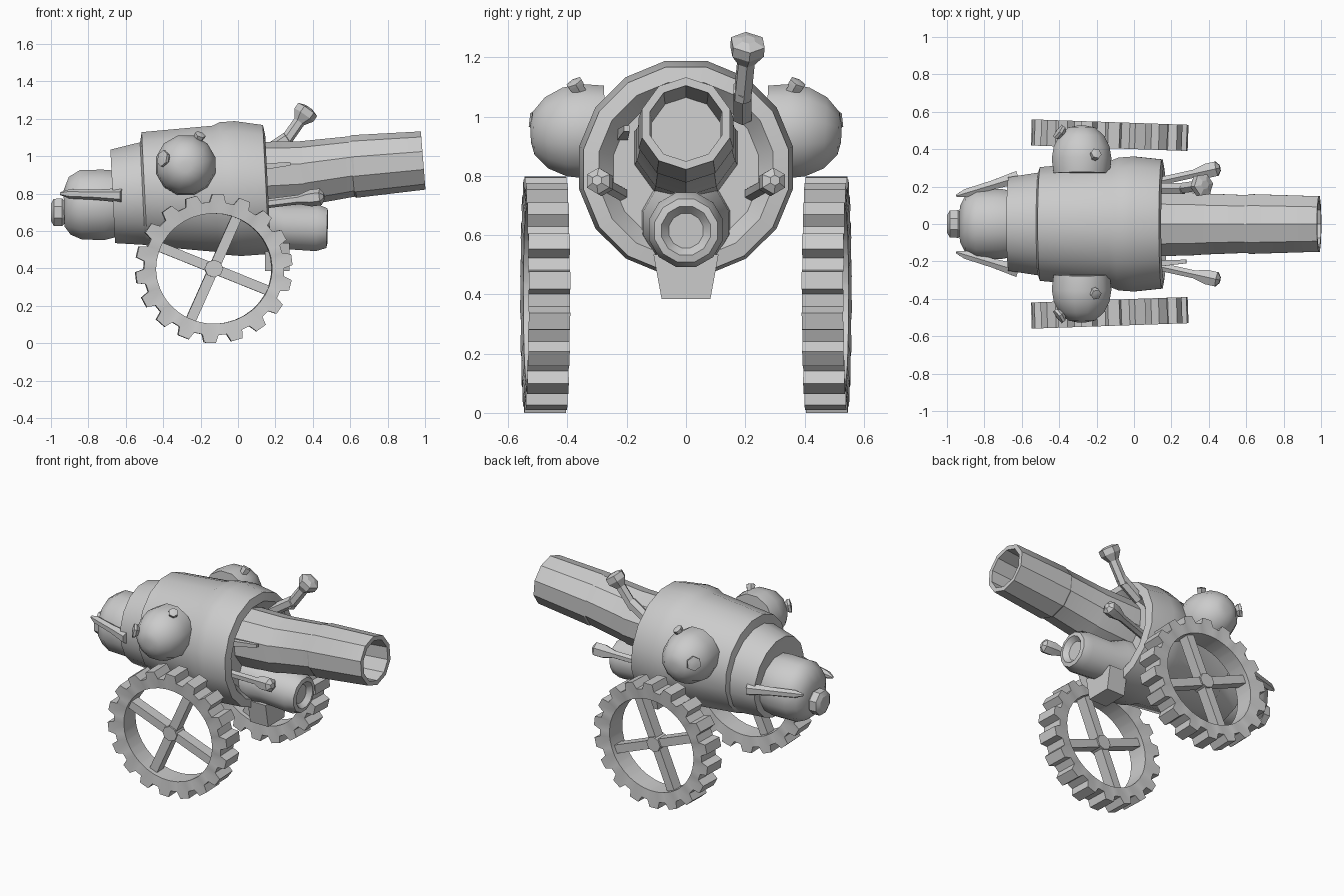
import bpy, bmesh, math
from mathutils import Vector, Matrix

if "Cube" in bpy.data.objects:
    bpy.data.objects.remove(bpy.data.objects["Cube"])


def finish(bm, name, angle=30):
    bmesh.ops.recalc_face_normals(bm, faces=bm.faces)
    me = bpy.data.meshes.new(name)
    bm.to_mesh(me)
    bm.free()
    ob = bpy.data.objects.new(name, me)
    bpy.context.collection.objects.link(ob)
    bpy.ops.object.select_all(action='DESELECT')
    ob.select_set(True)
    bpy.context.view_layer.objects.active = ob
    bpy.ops.object.shade_smooth_by_angle(angle=math.radians(angle))
    return ob


def loft(name, sections, axis, n=14, angle=30):
    """Skin round rings (centre, radius), all perpendicular to axis."""
    a = Vector(axis).normalized()
    u = a.cross(Vector((0, 0, 1)))
    u = u.normalized() if u.length > 0.01 else Vector((1, 0, 0))
    v = a.cross(u)
    bm = bmesh.new()
    rings = []
    for c, r in sections:
        rings.append([bm.verts.new(Vector(c) + r * (math.cos(t) * u + math.sin(t) * v))
                      for t in (2 * math.pi * (i + 0.5) / n for i in range(n))])
    for p, q in zip(rings, rings[1:]):
        for i in range(n):
            j = (i + 1) % n
            bm.faces.new((p[i], p[j], q[j], q[i]))
    bm.faces.new(rings[0])
    bm.faces.new(rings[-1])
    return finish(bm, name, angle)


def turned(name, profile, tilt, n=14, angle=30):
    """Lengthwise part from (x, z centre, radius) points, tilted muzzle-up."""
    return loft(name, [((x, 0, z), r) for x, z, r in profile], (1, 0, tilt), n, angle)


# main gun: barrel in two steps with an open bore
turned("barrel", [(0.0, 0.89, 0.185), (0.34, 0.905, 0.175), (0.36, 0.91, 0.172),
                  (0.61, 0.945, 0.162), (0.62, 0.945, 0.168), (0.99, 0.977, 0.156),
                  (0.99, 0.977, 0.128), (0.62, 0.945, 0.12)], 0.08, 10)

# big drum body: rear step, main casing, front band with recessed face
turned("body", [(-0.66, 0.785, 0.20), (-0.67, 0.785, 0.255), (-0.51, 0.80, 0.28),
                (-0.50, 0.825, 0.31), (-0.12, 0.825, 0.345), (-0.08, 0.827, 0.362),
                (0.0, 0.827, 0.368), (0.15, 0.822, 0.352), (0.16, 0.822, 0.30),
                (0.10, 0.82, 0.25)], 0.05, 16)

# small lower gun with rounded, dished nose
turned("lower_gun", [(0.0, 0.65, 0.16), (0.16, 0.64, 0.15), (0.24, 0.625, 0.125),
                     (0.42, 0.618, 0.13), (0.475, 0.615, 0.11), (0.48, 0.615, 0.085),
                     (0.45, 0.615, 0.06)], -0.03, 12, 40)

# rear cap and knob
turned("rear_cap", [(-0.60, 0.75, 0.17), (-0.66, 0.745, 0.185), (-0.72, 0.74, 0.195),
                    (-0.84, 0.74, 0.192), (-0.90, 0.735, 0.16), (-0.93, 0.72, 0.10)],
       0.03, 12, 40)
turned("rear_knob", [(-0.91, 0.70, 0.05), (-0.94, 0.70, 0.08), (-0.985, 0.70, 0.078),
                     (-1.0, 0.70, 0.05)], 0.0, 8)

# keel block under the lower gun
bm = bmesh.new()
bmesh.ops.create_cube(bm, size=1, matrix=Matrix.Translation((0.21, 0, 0.46))
                      @ Matrix.Diagonal((0.13, 0.22, 0.15, 1)))
for vert in bm.verts:
    if vert.co.z < 0.45:
        vert.co.y *= 0.75
finish(bm, "keel_block")


def rod(name, p, q, r, bulb):
    """Thin stalk flaring into a faceted bulb tip."""
    p, q = Vector(p), Vector(q)
    loft(name, [(p, r), (p.lerp(q, 0.62), r), (p.lerp(q, 0.8), bulb),
                (p.lerp(q, 0.95), bulb), (q, bulb * 0.4)], q - p, 6, 20)


def gear_wheel(name, side):
    """Toothed rim with four spokes, in its own XZ plane, then placed."""
    teeth, w, inner = 18, 0.07, 0.31
    outline = []
    for k in range(teeth):
        for f, r in ((0.02, 0.375), (0.14, 0.42), (0.56, 0.42), (0.68, 0.375)):
            outline.append((2 * math.pi * (k + f) / teeth, r))
    bm = bmesh.new()
    loops = []
    for t, r in outline:
        c, s = math.cos(t), math.sin(t)
        loops.append([bm.verts.new((c * rr, y, s * rr))
                      for rr, y in ((r, -w), (r, w), (inner, w * 0.9), (inner, -w * 0.9))])
    for p, q in zip(loops, loops[1:] + loops[:1]):
        for i in range(4):
            j = (i + 1) % 4
            bm.faces.new((p[i], p[j], q[j], q[i]))
    # spokes widen slightly toward the rim
    for k in range(4):
        m = (Matrix.Rotation(-math.radians(67 + 90 * k), 4, 'Y')
             @ Matrix.Translation((0.165, 0, 0)) @ Matrix.Diagonal((0.33, 0.07, 0.055, 1)))
        bmesh.ops.create_cube(bm, size=1, matrix=m)
    # hub
    bmesh.ops.create_cone(bm, cap_ends=True, segments=8, radius1=0.05, radius2=0.05,
                          depth=0.09, matrix=Matrix.Rotation(math.pi / 2, 4, 'X'))
    place = Matrix.Translation((-0.13, side * 0.475, 0.42)) @ Matrix.Rotation(
        -side * math.radians(2), 4, 'Z')
    bmesh.ops.transform(bm, matrix=place @ Matrix.Diagonal((1, 1, 0.95, 1)), verts=bm.verts)
    ob = finish(bm, name)
    low = min(v.co.z for v in ob.data.vertices)
    for v in ob.data.vertices:
        v.co.z -= low


for s, tag in ((-1, "right"), (1, "left")):
    gear_wheel("wheel_" + tag, s)

    # rounded side pod, leaning outward, with collar and centre nub
    base, out = Vector((-0.28, s * 0.27, 0.955)), Vector((0, s, -0.05)).normalized()
    loft("side_pod_" + tag, [(base + out * d, r) for d, r in
                             ((0, 0.155), (0.08, 0.165), (0.14, 0.155), (0.20, 0.125),
                              (0.245, 0.075), (0.255, 0.03))], out, 12, 45)
    rod("pod_nub_" + tag, (-0.33, s * 0.44, 0.97), (-0.41, s * 0.50, 0.99), 0.025, 0.045)
    rod("pod_spike_" + tag, (-0.23, s * 0.34, 1.05), (-0.20, s * 0.38, 1.12), 0.025, 0.03)

    # stalk beside the lower gun
    rod("lower_stalk_" + tag, (0.10, s * 0.22, 0.74), (0.46, s * 0.30, 0.785), 0.025, 0.045)

    # strut holding the rear cap
    p, q = Vector((-0.62, s * 0.25, 0.79)), Vector((-0.95, s * 0.15, 0.80))
    loft("rear_strut_" + tag, [(p, 0.04), (p.lerp(q, 0.4), 0.028),
                               (p.lerp(q, 0.85), 0.025), (q, 0.008)], q - p, 6)

# raised upper stalk on the far side, short spike on the near side
rod("upper_stalk_base", (0.12, 0.19, 1.0), (0.27, 0.19, 1.10), 0.035, 0.035)
rod("upper_stalk", (0.24, 0.19, 1.06), (0.38, 0.21, 1.26), 0.032, 0.062)
loft("upper_spike", [((0.02, -0.22, 0.93), 0.03), ((0.28, -0.20, 0.96), 0.014)],
     (1, 0, 0.1), 4)
